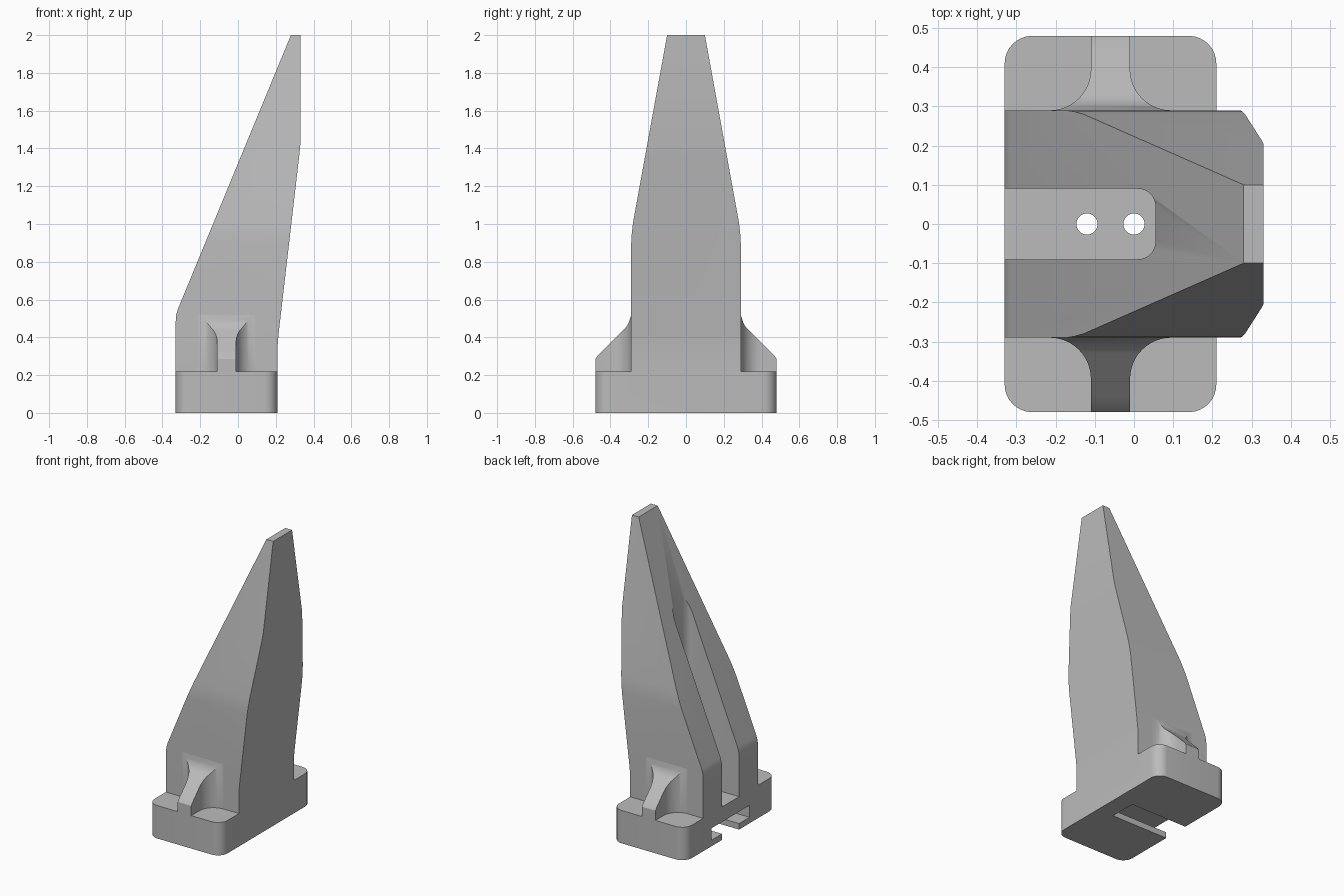
import bpy, bmesh, math
from mathutils import Matrix

cube = bpy.data.objects.get("Cube")
if cube:
    bpy.data.objects.remove(cube, do_unlink=True)

grey = bpy.data.materials.new("plain grey")
grey.use_nodes = True
colour = (0.5, 0.5, 0.5, 1)
grey.diffuse_color = colour
grey.node_tree.nodes["Principled BSDF"].inputs["Base Color"].default_value = colour


def add_object(name, bm):
    bmesh.ops.recalc_face_normals(bm, faces=bm.faces)
    mesh = bpy.data.meshes.new(name)
    bm.to_mesh(mesh)
    bm.free()
    mesh.materials.append(grey)
    ob = bpy.data.objects.new(name, mesh)
    bpy.context.collection.objects.link(ob)
    return ob


def prism(name, points, axis, low, high):
    """Extrude a closed 2D outline along one axis."""
    def place(u, v, w):
        return {"x": (w, u, v), "y": (u, w, v), "z": (u, v, w)}[axis]
    bm = bmesh.new()
    face = bm.faces.new([bm.verts.new(place(u, v, low)) for u, v in points])
    new = bmesh.ops.extrude_face_region(bm, geom=[face])["geom"]
    moved = [g for g in new if isinstance(g, bmesh.types.BMVert)]
    bmesh.ops.translate(bm, verts=moved, vec=place(0, 0, high - low))
    return add_object(name, bm)


def arc(cx, cy, r, start, end, steps=8):
    angles = [math.radians(start + (end - start) * i / steps) for i in range(steps + 1)]
    return [(cx + r * math.cos(a), cy + r * math.sin(a)) for a in angles]


def combine(target, tool, operation):
    mod = target.modifiers.new(operation, 'BOOLEAN')
    mod.operation, mod.solver, mod.object = operation, 'EXACT', tool
    bpy.context.view_layer.objects.active = target
    bpy.ops.object.modifier_apply(modifier=mod.name)
    bpy.data.objects.remove(tool, do_unlink=True)


def smooth(ob):
    bpy.ops.object.select_all(action='DESELECT')
    ob.select_set(True)
    bpy.context.view_layer.objects.active = ob
    bpy.ops.object.shade_smooth_by_angle(angle=math.radians(30))


LEFT, RIGHT, DEEP, WIDE = -0.33, 0.21, 0.48, 0.29
BASE_TOP = 0.22

# Tapering blade: side outline crossed with the front-to-back outline
side = [(LEFT, 0.1), (RIGHT, 0.1), (RIGHT, 0.36), (0.215, 0.42), (0.324, 1.36),
        (0.33, 1.42), (0.33, 2), (0.28, 2), (-0.318, 0.55), (-0.327, 0.52), (LEFT, 0.48)]
half = [(WIDE, 0.05), (WIDE, 0.9), (0.287, 0.95), (0.28, 1.01), (0.1, 2), (0.098, 2.05)]
body = prism("bracket_body", side, "y", -0.4, 0.4)
taper = prism("taper_cutter", half + [(-y, z) for y, z in reversed(half)], "x", -0.6, 0.6)
combine(body, taper, 'INTERSECT')

# Rounded base block
r = 0.07
outline = (arc(RIGHT - r, DEEP - r, r, 0, 90) + arc(LEFT + r, DEEP - r, r, 90, 180)
           + arc(LEFT + r, r - DEEP, r, 180, 270) + arc(RIGHT - r, r - DEEP, r, 270, 360))
combine(body, prism("base", outline, "z", 0, BASE_TOP), 'UNION')

# Tall open slot with a rounded inner end
slot = ([(-0.6, -0.09)] + arc(0.01, -0.045, 0.045, 270, 360)
        + arc(0.01, 0.045, 0.045, 0, 90) + [(-0.6, 0.09)])
combine(body, prism("slot_cutter", slot, "z", BASE_TOP, 2.3), 'DIFFERENCE')

# T-shaped channel under the base, open on the same side as the slot
channel = [(-0.09, -0.1), (0.09, -0.1), (0.09, 0.04), (0.2, 0.04),
           (0.2, 0.12), (-0.2, 0.12), (-0.2, 0.04), (-0.09, 0.04)]
combine(body, prism("channel_cutter", channel, "x", -0.6, 0.09), 'DIFFERENCE')

# Two bolt holes through the slot floor
for x in (-0.12, 0.0):
    hole = prism("hole_cutter", arc(x, 0, 0.027, 0, 345, 23), "z", -0.1, 0.3)
    combine(body, hole, 'DIFFERENCE')
smooth(body)


# Flared gusset ribs, one on the front and one on the back
def rib(name, direction):
    flare = arc(-0.105, 0.395, 0.105, 270, 360, 12)
    stations = [(-x, y) for x, y in flare]
    stations = [(0.05 - x, y) for x, y in flare]
    stations = [(0.05 + 0.105 - (x + 0.105), y) for x, y in flare]
    stations += [(0.05, 0.44), (0.05, 0.47), (0.05, DEEP)]
    bm = bmesh.new()
    rings = []
    for w, y in stations:
        top = 0.77 - y
        if y < 0.32:
            top += 0.04 * ((0.32 - y) / 0.03) ** 2
        if y > 0.475:
            top -= 0.005
        rings.append([bm.verts.new((-0.06 + sx * w, direction * y, z))
                      for sx, z in ((-1, BASE_TOP), (1, BASE_TOP), (1, top), (-1, top))])
    for a, b in zip(rings, rings[1:]):
        for i in range(4):
            j = (i + 1) % 4
            bm.faces.new((a[i], a[j], b[j], b[i]))
    bm.faces.new(rings[0])
    bm.faces.new(rings[-1])
    smooth(add_object(name, bm))


rib("front_rib", -1)
rib("back_rib", 1)
